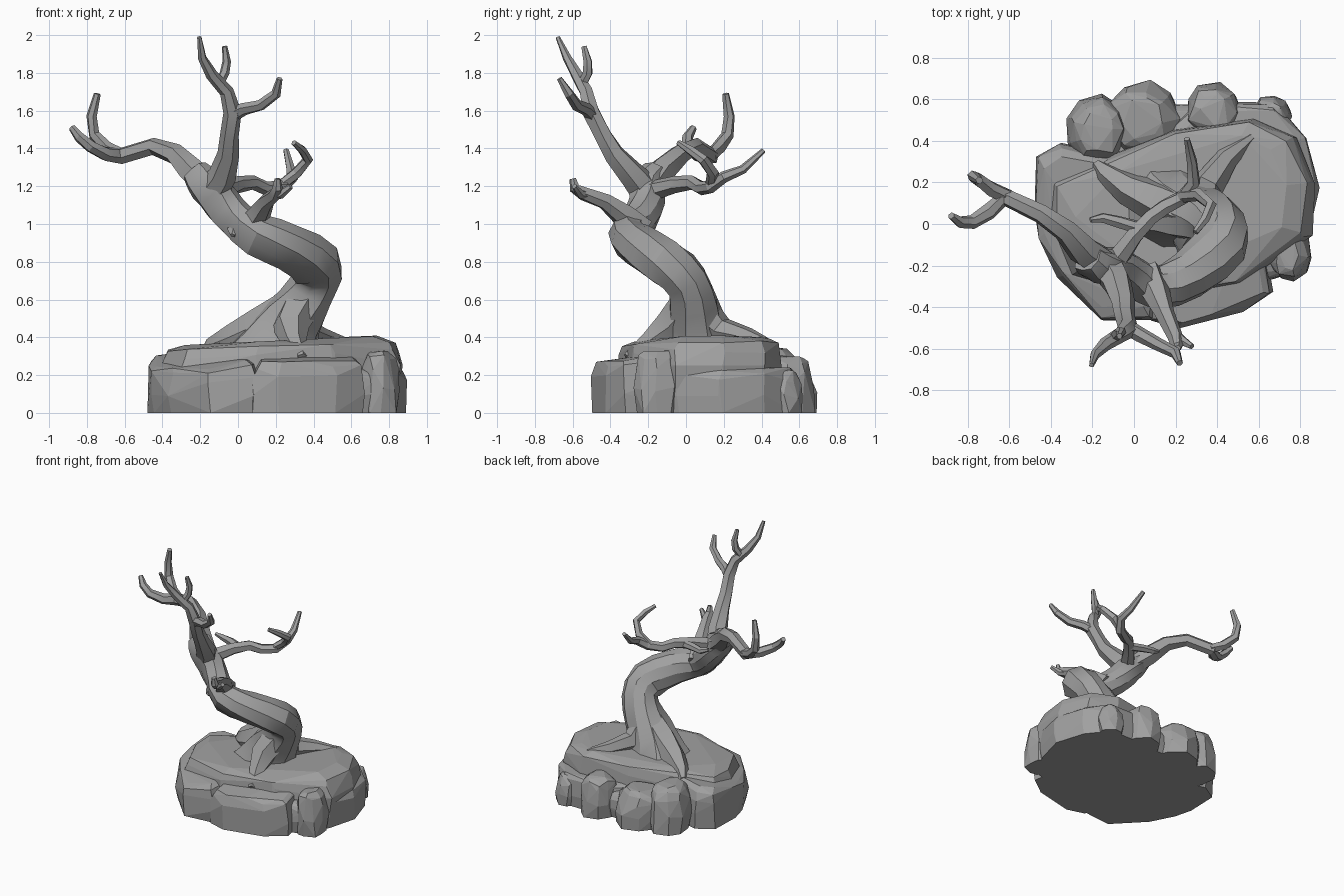
import bpy, bmesh, math, random
from mathutils import Vector

cube = bpy.data.objects.get("Cube")
if cube:
    bpy.data.objects.remove(cube, do_unlink=True)

random.seed(4)


def make_material(name, color):
    mat = bpy.data.materials.new(name)
    mat.use_nodes = True
    mat.diffuse_color = color
    mat.node_tree.nodes["Principled BSDF"].inputs["Base Color"].default_value = color
    return mat


grey = make_material("plain grey", (0.35, 0.35, 0.35, 1))


def finish(name, bm, smooth_angle=None):
    bmesh.ops.recalc_face_normals(bm, faces=bm.faces)
    mesh = bpy.data.meshes.new(name)
    bm.to_mesh(mesh)
    bm.free()
    mesh.materials.append(grey)
    obj = bpy.data.objects.new(name, mesh)
    bpy.context.collection.objects.link(obj)
    if smooth_angle:
        bpy.ops.object.select_all(action='DESELECT')
        obj.select_set(True)
        bpy.context.view_layer.objects.active = obj
        bpy.ops.object.shade_smooth_by_angle(angle=math.radians(smooth_angle))


def spline(points, steps):
    """Catmull-Rom through (x, y, z, radius) points."""
    pts = [Vector(p) for p in points]
    ext = [2 * pts[0] - pts[1]] + pts + [2 * pts[-1] - pts[-2]]
    out = []
    for a, b, c, d in zip(ext, ext[1:], ext[2:], ext[3:]):
        for i in range(steps):
            t = i / steps
            out.append(b + (c - a) * t / 2 + (2 * a - 5 * b + 4 * c - d) * t * t / 2
                       + (3 * b - a - 3 * c + d) * t ** 3 / 2)
    return out + [pts[-1]]


def limb(name, points, sides=6, steps=1, rough=0.1):
    """Gnarled tapering tube along a path, with lengthwise ridges."""
    path = spline(points, steps)
    ridge = [1.06 + random.uniform(-rough, rough) for _ in range(sides)]
    bm = bmesh.new()
    rings = []
    normal = None
    for i, p in enumerate(path):
        tangent = (path[min(i + 1, len(path) - 1)] - path[max(i - 1, 0)]).xyz.normalized()
        if normal is None:
            normal = tangent.orthogonal()
        normal = (normal - tangent * normal.dot(tangent)).normalized()
        side = tangent.cross(normal)
        ring = []
        for k in range(sides):
            a = math.tau * k / sides + 0.08 * i
            r = p[3] * ridge[k] * (1 + random.uniform(-rough, rough) / 2)
            ring.append(bm.verts.new(p.xyz + (normal * math.cos(a) + side * math.sin(a)) * r))
        rings.append(ring)
    for lo, hi in zip(rings, rings[1:]):
        for k in range(sides):
            n = (k + 1) % sides
            bm.faces.new((lo[k], lo[n], hi[n], hi[k]))
    bm.faces.new(rings[0])
    bm.faces.new(rings[-1])
    finish(name, bm, 28)


def rock(name, outline, bottom, top, inset=0.86, tilt=(0, 0), jitter=0.012):
    """Faceted stone: hull of an outline stacked in uneven layers, with a sloping top."""
    pts = [Vector(p) for p in outline]
    centre = sum(pts, Vector((0, 0))) / len(pts)
    slope = Vector(tilt)
    bm = bmesh.new()
    layers = ((0, 0.9 + 0.08 * inset), (0.4, 1), (0.72, 0.75 + 0.25 * inset),
              (0.92, (1 + inset) / 2), (1, inset - 0.06))
    for level, scale in layers:
        for p in pts:
            q = (p - centre) * scale
            j = [random.uniform(-jitter, jitter) for _ in range(3)]
            z = bottom + (top - bottom + slope.dot(q)) * level + (j[2] if level else 0)
            bm.verts.new((centre.x + q.x + j[0], centre.y + q.y + j[1], z))
    hull = bmesh.ops.convex_hull(bm, input=bm.verts)
    junk = [g for g in hull["geom_interior"] if isinstance(g, bmesh.types.BMVert)]
    bmesh.ops.delete(bm, geom=junk, context='VERTS')
    bmesh.ops.dissolve_limit(bm, angle_limit=math.radians(4), verts=bm.verts, edges=bm.edges)
    finish(name, bm)


def boulder(name, x, y, rx, ry, top, count=9):
    ring = [(x + rx * math.cos(math.tau * k / count), y + ry * math.sin(math.tau * k / count))
            for k in range(count)]
    rock(name, ring, 0, top, 0.58, jitter=0.015)


# Stone base: broad slabs
rock("left_slab", [(-.48, .08), (-.47, .33), (-.36, .39), (-.05, .32), (.12, -.1), (.1, -.46),
                   (-.15, -.47), (-.36, -.26), (-.46, -.06)], 0, .28, .9, (.12, .12))
rock("front_slab", [(.08, -.47), (.2, -.5), (.38, -.46), (.52, -.42), (.66, -.33), (.6, .1),
                    (.1, .1)], 0, .29, .9, (0, .16))
rock("right_slab", [(.6, -.28), (.72, -.24), (.84, -.05), (.89, .18), (.82, .42), (.68, .59),
                    (.3, .58), (.1, .4), (.2, 0)], 0, .23, .95)
rock("back_slab", [(-.34, .3), (-.2, .48), (0, .56), (.3, .57), (.5, .45), (.5, -.1), (0, -.1)],
     0, .19, .93)
rock("upper_slab", [(-.42, 0), (-.41, .2), (-.15, .3), (.2, .46), (.58, .51), (.78, .42), (.88, .2),
                    (.85, -.06), (.52, -.3), (.1, -.37), (-.3, -.24)], .13, .375, .85, (.05, 0))

# Loose boulders around the edge
boulder("back_boulder_tall", -.18, .45, .15, .18, .34)
boulder("back_boulder_middle", .04, .5, .19, .19, .27)
boulder("back_boulder_left", .38, .54, .14, .14, .29)
boulder("back_boulder_small", .66, .53, .1, .08, .22)
boulder("side_boulder", .75, -.15, .1, .13, .32)

# Trunk: flared foot, hard bend forward, then rising to the fork
limb("trunk", [(.18, .08, .28, .23), (.24, .07, .43, .17), (.34, .04, .58, .13), (.405, 0, .7, .12),
               (.405, -.1, .79, .125), (.26, -.24, .88, .115), (.1, -.305, .94, .1),
               (-.01, -.24, 1.02, .09), (-.09, -.205, 1.11, .09), (-.165, -.2, 1.2, .09),
               (-.225, -.16, 1.27, .07)], 9, 2)

# Roots gripping the stone
limb("left_root", [(.3, .05, .56, .1), (.14, .1, .45, .11), (-.02, .17, .38, .08),
                   (-.14, .25, .34, .05), (-.18, .29, .31, .025)])
limb("back_root", [(.33, .06, .54, .1), (.35, .18, .43, .075), (.45, .32, .4, .05),
                   (.57, .42, .38, .02)])
limb("front_root", [(.33, .01, .56, .1), (.28, -.08, .45, .09), (.3, -.19, .37, .06),
                    (.34, -.31, .29, .025)])

# Left branch and its fork
limb("left_branch", [(-.12, -.2, 1.17, .075), (-.24, -.13, 1.28, .075), (-.33, -.03, 1.37, .057),
                     (-.45, .05, 1.41, .046), (-.62, .13, 1.36, .045), (-.7, .06, 1.37, .038),
                     (-.78, .01, 1.41, .033), (-.84, .01, 1.46, .028), (-.88, .04, 1.51, .018)])
limb("left_branch_fork", [(-.6, .13, 1.36, .035), (-.69, .17, 1.4, .036), (-.76, .22, 1.47, .032),
                          (-.775, .23, 1.57, .028), (-.745, .21, 1.69, .018)])

# Upper branch and its forks
limb("upper_branch", [(-.14, -.2, 1.17, .08), (-.085, -.28, 1.26, .068), (-.052, -.38, 1.37, .052),
                      (-.045, -.44, 1.47, .046), (-.03, -.5, 1.59, .045), (-.06, -.53, 1.7, .035),
                      (-.14, -.58, 1.79, .03), (-.19, -.63, 1.88, .022), (-.205, -.68, 1.99, .011)])
limb("upper_branch_right_fork", [(-.04, -.49, 1.57, .035), (.03, -.53, 1.61, .034),
                                 (.12, -.58, 1.63, .03), (.2, -.62, 1.69, .026),
                                 (.22, -.67, 1.77, .015)])
limb("upper_branch_twig", [(-.1, -.55, 1.74, .025), (-.07, -.52, 1.8, .025),
                           (-.06, -.52, 1.86, .022), (-.07, -.54, 1.94, .014)])

# Back branch and its forks
limb("back_branch", [(-.1, -.2, 1.17, .055), (0, -.06, 1.21, .042), (.08, .03, 1.22, .037),
                     (.15, .08, 1.19, .036), (.24, .13, 1.2, .034), (.29, .2, 1.25, .03),
                     (.28, .3, 1.29, .024), (.255, .41, 1.39, .014)])
limb("back_branch_fork", [(.22, .13, 1.2, .028), (.31, .14, 1.27, .03), (.37, .09, 1.34, .026),
                          (.34, .02, 1.39, .022), (.295, -.04, 1.43, .014)])
limb("back_branch_twig", [(.03, -.02, 1.21, .03), (-.07, .01, 1.22, .028),
                          (-.15, .03, 1.22, .023), (-.21, .02, 1.24, .013)])

# Short front branch
limb("front_branch", [(.06, -.25, .97, .08), (.11, -.33, 1.05, .062), (.15, -.43, 1.12, .042),
                      (.2, -.54, 1.16, .034), (.21, -.59, 1.19, .026), (.21, -.6, 1.24, .015)])
limb("front_branch_twig", [(.18, -.51, 1.15, .026), (.23, -.56, 1.16, .024), (.28, -.59, 1.2, .014)])
limb("trunk_knot", [(0, -.25, .99, .05), (-.02, -.32, .96, .035), (-.03, -.34, .94, .012)], 5)
